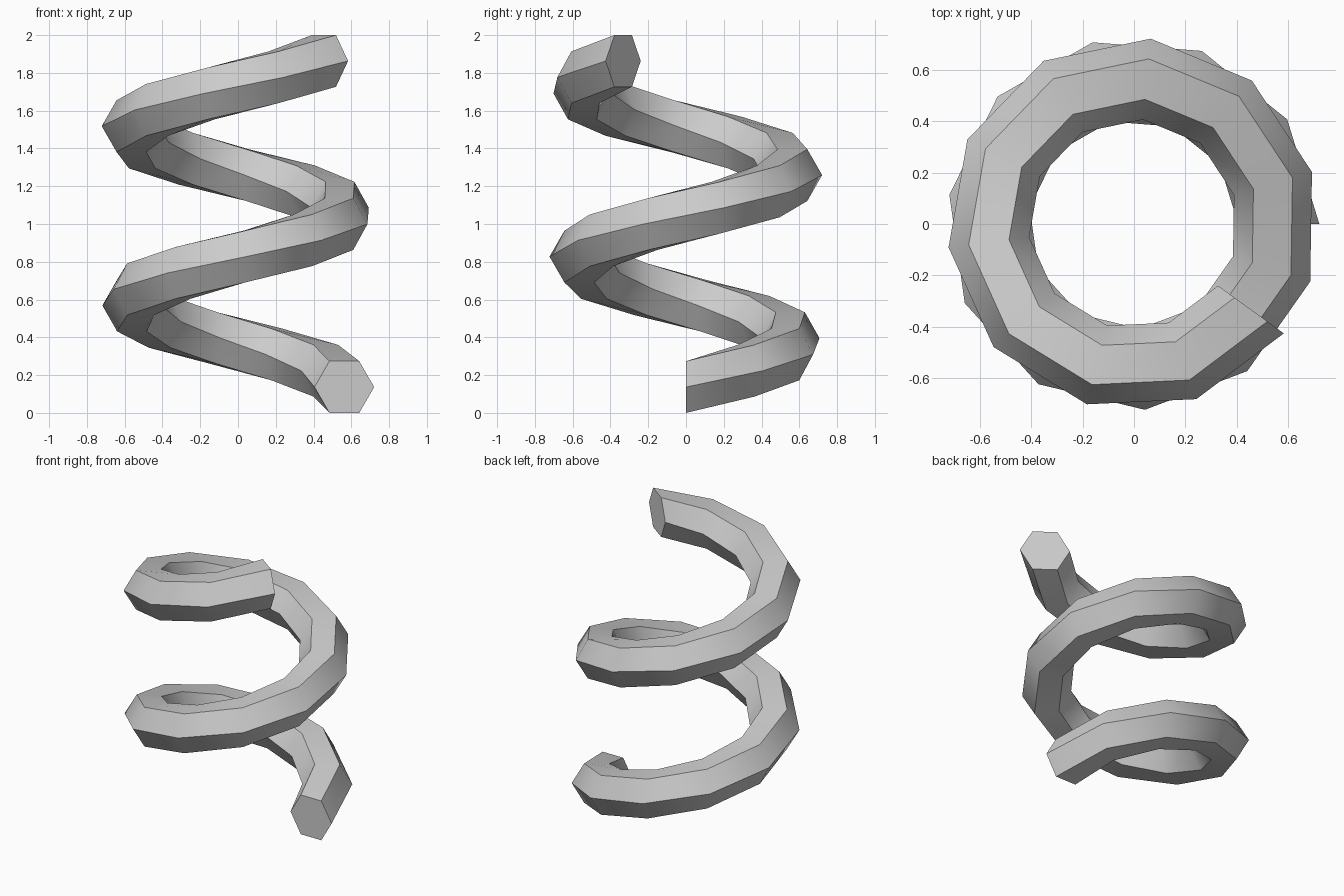
import bpy, bmesh
from math import sin, cos, radians, sqrt

if "Cube" in bpy.data.objects:
    bpy.data.objects.remove(bpy.data.objects["Cube"])

R, r = 0.566, 0.158          # coil radius, wire radius
SIDES, STEPS = 6, 20
STEP_ANGLE = radians(34.2)   # 1.9 turns in 20 steps
Z0 = r * sqrt(3) / 2
RISE = (2.0 - 2 * Z0) / STEPS
X_SHIFT = -0.003

bm = bmesh.new()

# Hexagonal sections standing upright around the axis
rings = []
for k in range(STEPS + 1):
    a = k * STEP_ANGLE
    ring = []
    for i in range(SIDES):
        t = radians(360 / SIDES * i)
        d = R + r * cos(t)
        ring.append(bm.verts.new((d * cos(a) + X_SHIFT, d * sin(a),
                                  Z0 + k * RISE + r * sin(t))))
    rings.append(ring)

# Skin between sections
for lo, hi in zip(rings, rings[1:]):
    for i in range(SIDES):
        j = (i + 1) % SIDES
        bm.faces.new((lo[i], lo[j], hi[j], hi[i]))

# End caps
bm.faces.new(rings[0])
bm.faces.new(rings[-1])
bmesh.ops.recalc_face_normals(bm, faces=bm.faces[:])

mesh = bpy.data.meshes.new("coil_spring")
bm.to_mesh(mesh)
bm.free()
spring = bpy.data.objects.new("coil_spring", mesh)
bpy.context.collection.objects.link(spring)

# Smooth along the coil, sharp along the hexagon edges
bpy.context.view_layer.objects.active = spring
spring.select_set(True)
bpy.ops.object.shade_smooth_by_angle(angle=radians(40))
